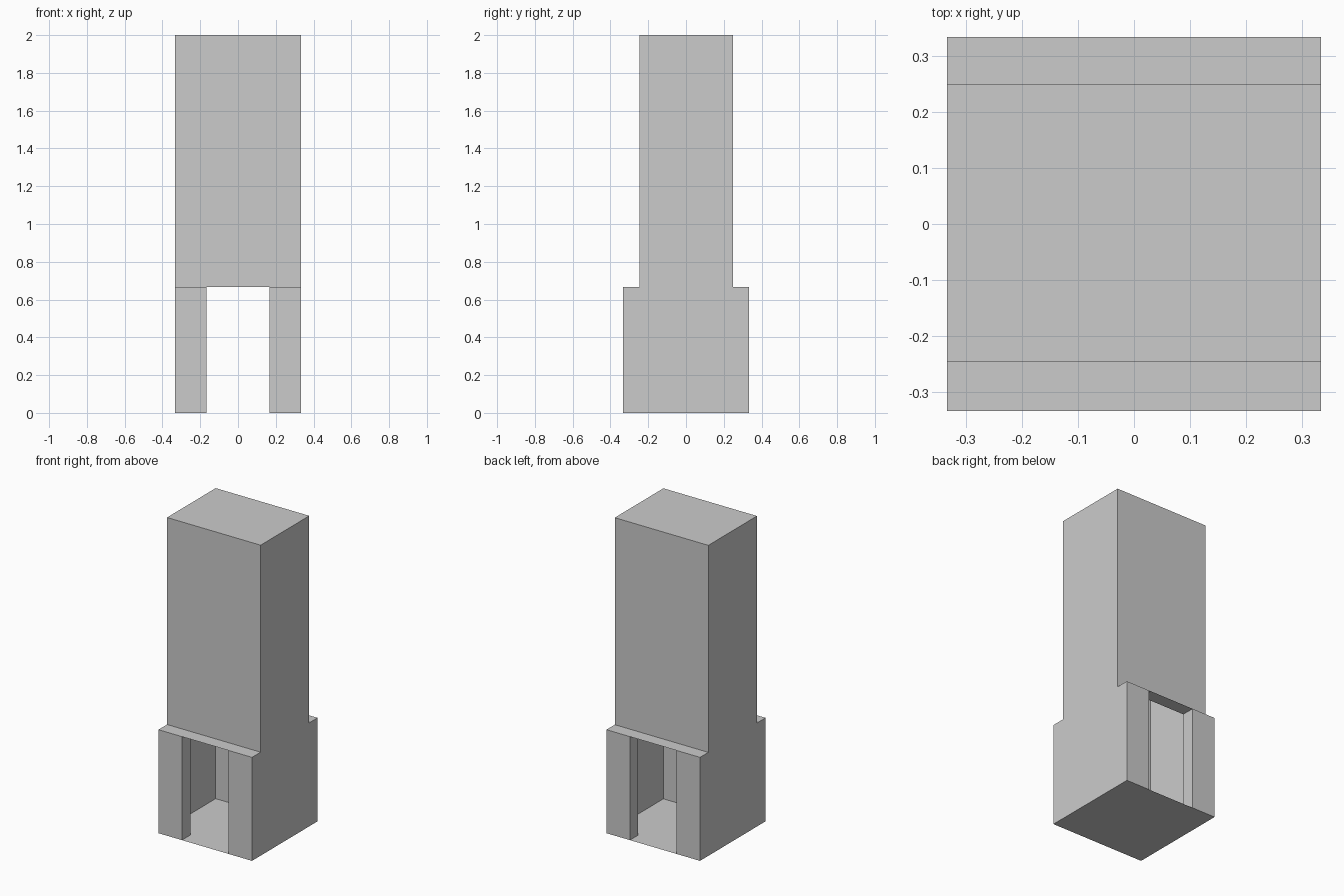
import bpy

if "Cube" in bpy.data.objects:
    bpy.data.objects.remove(bpy.data.objects["Cube"])

W = 1 / 3              # half width and half depth of the base
DOOR = 0.166           # half width of the openings
STEP = 2 / 3           # height of the ledges
TOP = 2.0
FRONT, BACK = -0.246, 0.249   # upper body faces


def sheet_object(name, verts, faces):
    mesh = bpy.data.meshes.new(name)
    mesh.from_pydata(verts, [], faces)
    mesh.update()
    obj = bpy.data.objects.new(name, mesh)
    bpy.context.collection.objects.link(obj)
    return obj


def extrude_path(name, start, end):
    """Quad strip between two matching open paths."""
    n = len(start)
    faces = [(i, i + 1, n + i + 1, n + i) for i in range(n - 1)]
    return sheet_object(name, start + end, faces)


# Ledges, front and back of the hollow upper body, and roof
upper = [(-W, STEP), (FRONT, STEP), (FRONT, TOP),
         (BACK, TOP), (BACK, STEP), (W, STEP)]
extrude_path("upper_shell_and_ledges",
             [(W, y, z) for y, z in upper], [(-W, y, z) for y, z in upper])

# Stepped side walls
outline = [(-W, 0)] + upper + [(W, 0)]
for side, label in ((1, "right"), (-1, "left")):
    pts = outline if side > 0 else outline[::-1]
    sheet_object(label + "_side_wall", [(side * W, y, z) for y, z in pts],
                 [tuple(range(len(pts)))])

# Floor
sheet_object("floor", [(-W, -W, 0), (-W, W, 0), (W, W, 0), (W, -W, 0)],
             [(0, 1, 2, 3)])

# Door pillars: outer face, jamb and inner face at each corner
for sx, x_label in ((1, "right"), (-1, "left")):
    for outer, inner, y_label in ((-W, FRONT, "front"), (W, BACK, "back")):
        path = [(sx * W, outer), (sx * DOOR, outer),
                (sx * DOOR, inner), (sx * W, inner)]
        if sx * outer < 0:
            path.reverse()
        extrude_path(f"{y_label}_{x_label}_pillar",
                     [(x, y, 0) for x, y in path],
                     [(x, y, STEP) for x, y in path])
